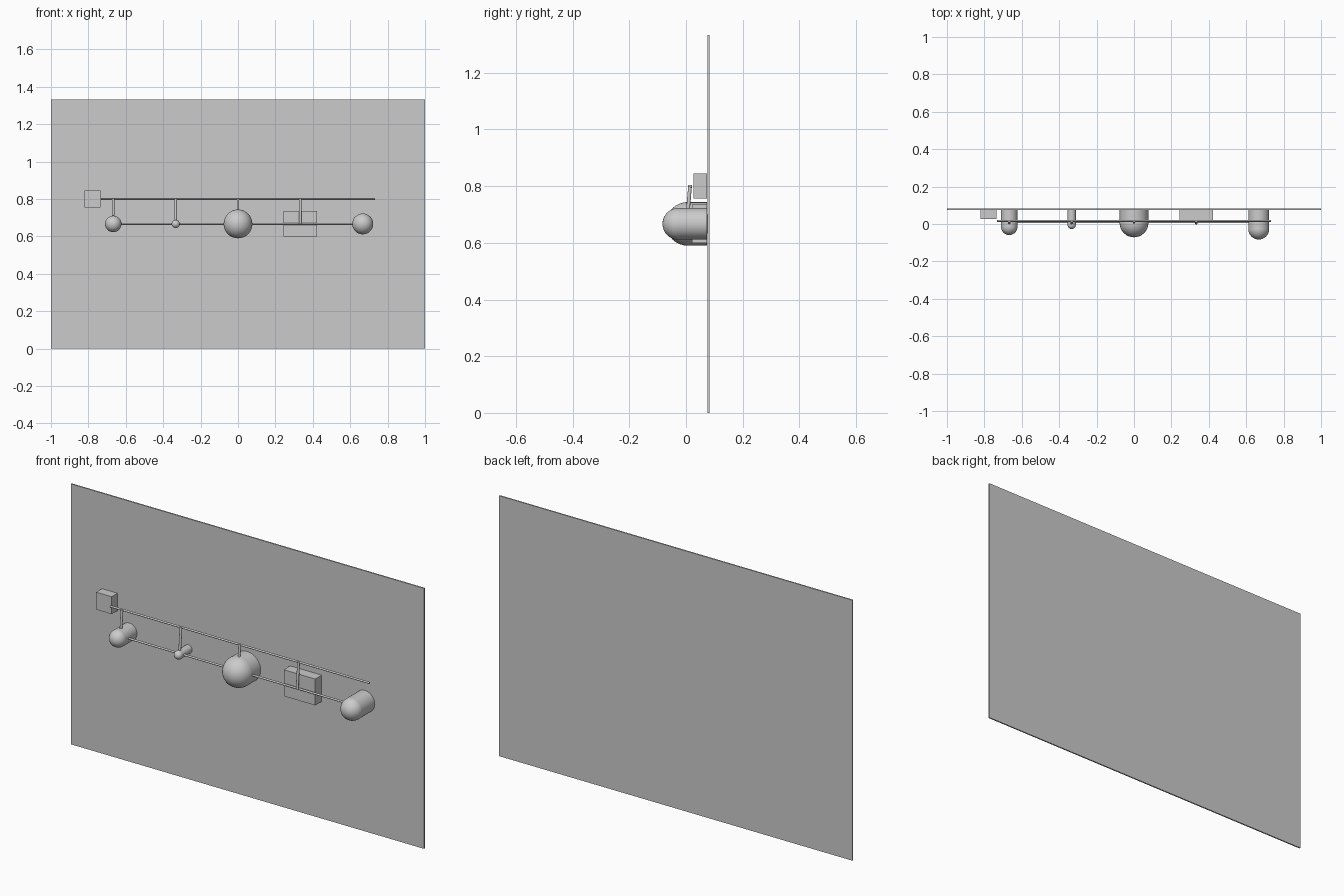
import bpy
from mathutils import Vector

if "Cube" in bpy.data.objects:
    bpy.data.objects.remove(bpy.data.objects["Cube"])

BACK = 0.076   # front face of the wall panel
AXIS_Z = 0.667


def smooth(ob):
    bpy.ops.object.select_all(action='DESELECT')
    ob.select_set(True)
    bpy.context.view_layer.objects.active = ob
    bpy.ops.object.shade_smooth_by_angle(angle=0.6)


def box(name, lo, hi):
    lo, hi = Vector(lo), Vector(hi)
    bpy.ops.mesh.primitive_cube_add(size=1, location=(lo + hi) / 2)
    ob = bpy.context.object
    ob.name = name
    ob.scale = hi - lo
    bpy.ops.object.transform_apply(location=False, rotation=False, scale=True)
    return ob


def rod(name, a, b, r, sides=16):
    a, b = Vector(a), Vector(b)
    d = b - a
    bpy.ops.mesh.primitive_cylinder_add(vertices=sides, radius=r, depth=d.length,
                                        location=(a + b) / 2)
    ob = bpy.context.object
    ob.name = name
    ob.rotation_euler = d.to_track_quat('Z', 'Y').to_euler()
    smooth(ob)
    return ob


def knob(name, x, r, y):
    # ball on a matching stem that runs back to the wall
    bpy.ops.mesh.primitive_uv_sphere_add(segments=32, ring_count=16, radius=r,
                                         location=(x, y, AXIS_Z))
    ball = bpy.context.object
    ball.name = name + "_ball"
    smooth(ball)
    rod(name + "_stem", (x, y, AXIS_Z), (x, BACK - 0.002, AXIS_Z), r * 0.995, 32)


# Wall panel
box("wall_panel", (-1, BACK, 0), (1, 0.083, 1.333))

# Rounded pegs of different sizes
for name, x, r, y in [("medium_peg", -0.667, 0.044, -0.015),
                      ("small_peg", -0.333, 0.022, -0.005),
                      ("large_peg", 0.0, 0.077, 0.006),
                      ("end_peg", 0.667, 0.056, -0.027)]:
    knob(name, x, r, y)

# Square blocks against the wall
box("wide_block", (0.244, 0.022, 0.6), (0.422, BACK - 0.002, 0.735))
box("small_block", (-0.822, 0.027, 0.756), (-0.734, BACK - 0.002, 0.845))

# Horizontal rails and slanted connecting bars
rod("upper_rail", (-0.733, 0.017, 0.8), (0.733, 0.017, 0.8), 0.005)
rod("lower_rail", (-0.667, 0.01, AXIS_Z), (0.667, 0.01, AXIS_Z), 0.005)
for i, x in enumerate((-0.667, -0.333, 0.0, 0.333)):
    rod(f"connecting_bar_{i + 1}", (x, 0.0145, 0.803), (x, 0.003, AXIS_Z), 0.0065)
